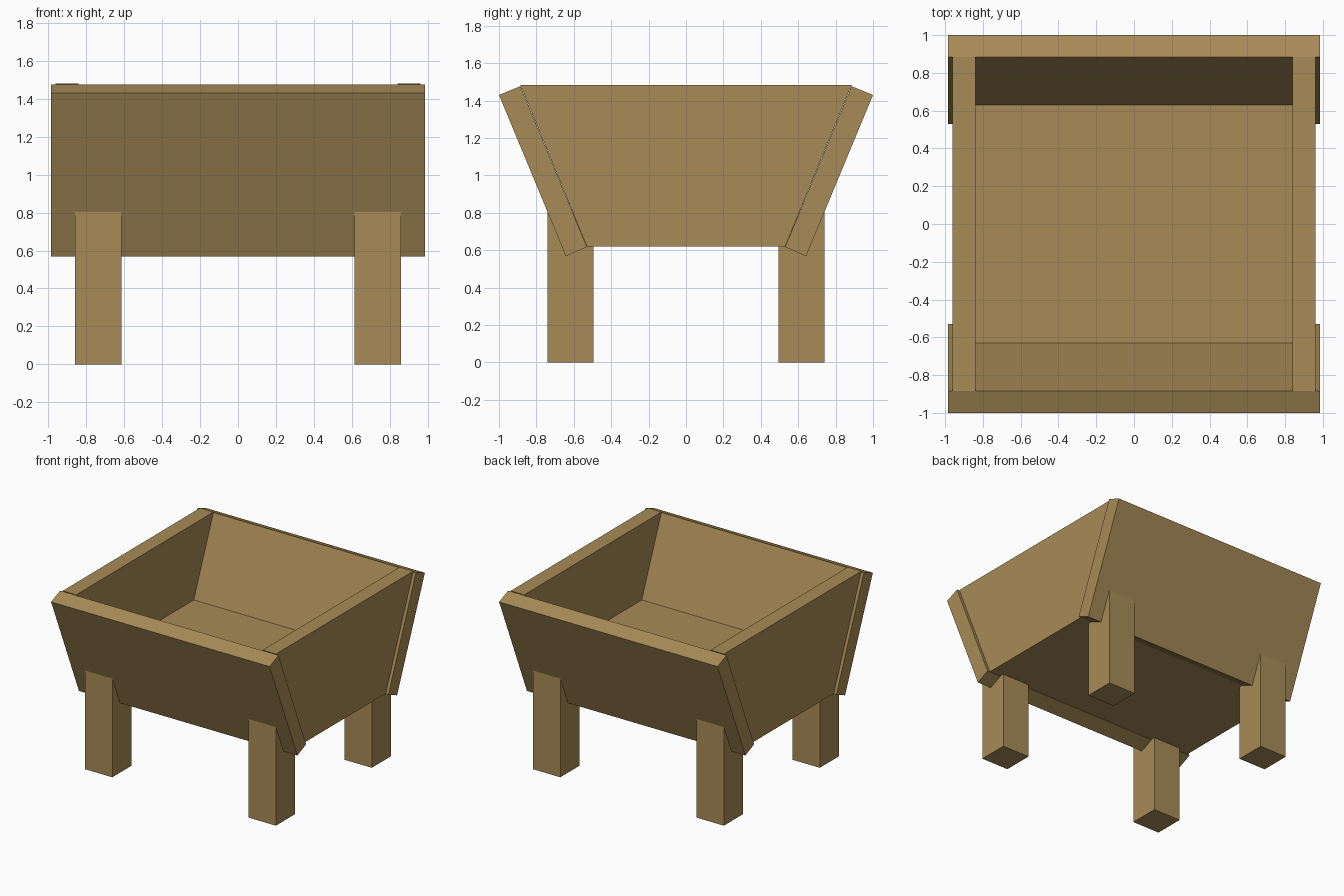
import bpy
import bmesh

cube = bpy.data.objects.get("Cube")
if cube:
    bpy.data.objects.remove(cube, do_unlink=True)

wood = bpy.data.materials.new("warm wood")
wood.use_nodes = True
COLOUR = (0.392, 0.258, 0.095, 1.0)
wood.diffuse_color = COLOUR
bsdf = next(n for n in wood.node_tree.nodes if n.type == 'BSDF_PRINCIPLED')
bsdf.inputs["Base Color"].default_value = COLOUR
bsdf.inputs["Roughness"].default_value = 0.8


def prism(name, profile, x0, x1):
    """Extrude a (y, z) profile along x."""
    bm = bmesh.new()
    face = bm.faces.new([bm.verts.new((x0, y, z)) for y, z in profile])
    out = bmesh.ops.extrude_face_region(bm, geom=[face])
    moved = [v for v in out["geom"] if isinstance(v, bmesh.types.BMVert)]
    bmesh.ops.translate(bm, verts=moved, vec=(x1 - x0, 0, 0))
    bmesh.ops.recalc_face_normals(bm, faces=bm.faces)
    mesh = bpy.data.meshes.new(name)
    bm.to_mesh(mesh)
    bm.free()
    mesh.materials.append(wood)
    obj = bpy.data.objects.new(name, mesh)
    bpy.context.collection.objects.link(obj)
    return obj


RIM, BASE, FLOOR = 1.482, 0.62, 0.862       # heights of rim, underside, floor
RIM_Y, FLOOR_Y, BASE_Y = 0.885, 0.63, 0.53  # half depths at those heights

# Slanted front and back boards
board = [(1.0, 1.43), (RIM_Y, 1.477), (BASE_Y, 0.617), (0.642, 0.568)]
for name, s in (("front_board", -1), ("back_board", 1)):
    prism(name, [(s * y, z) for y, z in board], -0.985, 0.985)

# Upright tapered end panels
end = [(-RIM_Y, RIM), (RIM_Y, RIM), (BASE_Y, BASE), (-BASE_Y, BASE)]
for name, s in (("right_end_panel", -1), ("left_end_panel", 1)):
    prism(name, end, s * 0.84, s * 0.962)

# Thick floor between the boards
prism("floor", [(-FLOOR_Y, FLOOR), (FLOOR_Y, FLOOR), (BASE_Y, BASE), (-BASE_Y, BASE)],
      -0.84, 0.84)

# Square legs, running up into the slanted boards
for side, sx in (("right", -1), ("left", 1)):
    for end_name, sy in (("front", -1), ("back", 1)):
        leg = [(sy * 0.495, 0), (sy * 0.74, 0), (sy * 0.74, 0.805), (sy * 0.495, 0.805)]
        prism(f"{end_name}_{side}_leg", leg, sx * 0.615, sx * 0.86)
